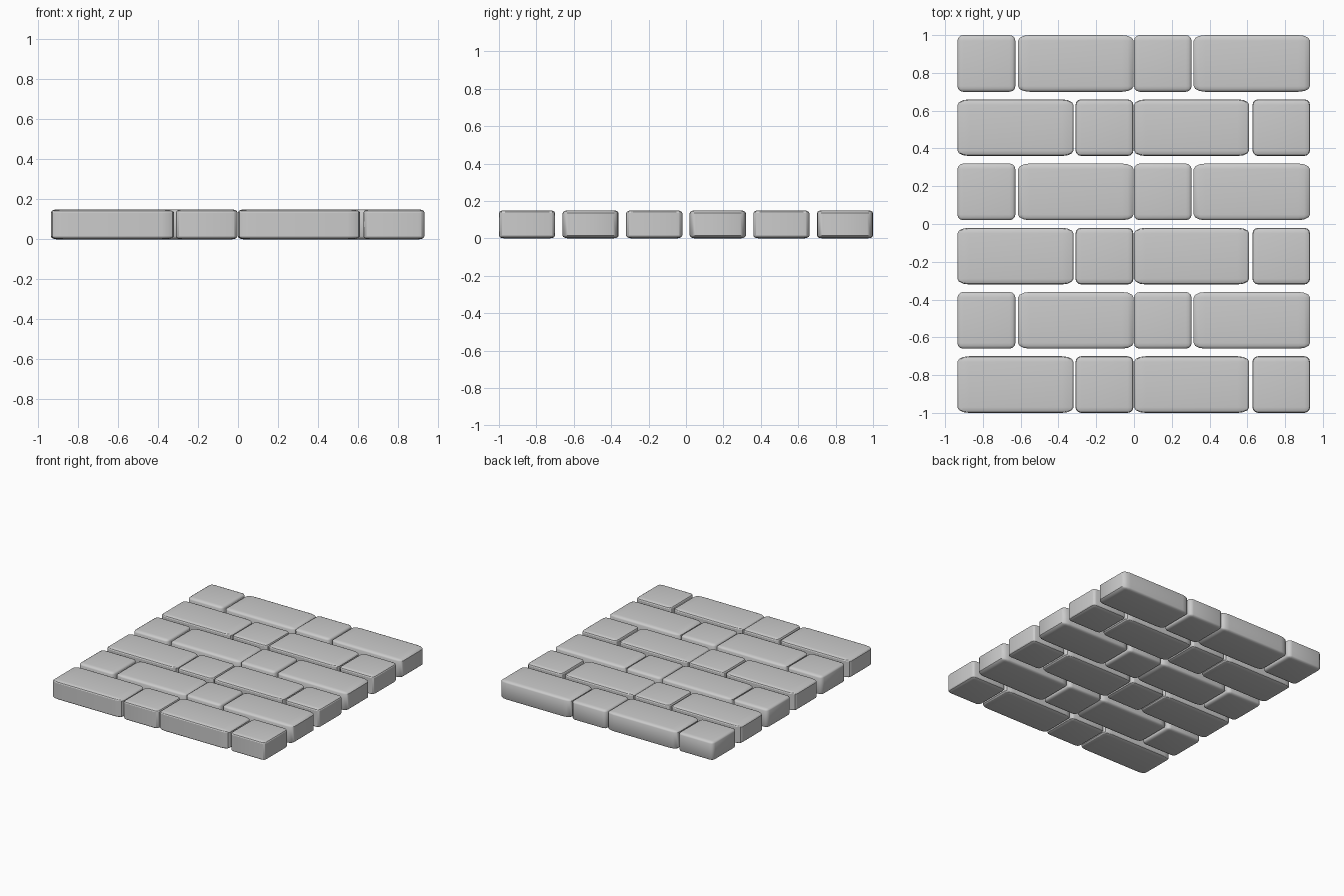
import bpy, bmesh, math

if "Cube" in bpy.data.objects:
    bpy.data.objects.remove(bpy.data.objects["Cube"])

H = 0.15      # stone thickness
D = 0.30      # stone depth in y
PITCH = 0.34  # row spacing


def stone(name, x0, x1, yc, segments, angle):
    # unit cube with rounded edges, stretched to size so the rounding stretches too
    bm = bmesh.new()
    bmesh.ops.create_cube(bm, size=1)
    bmesh.ops.bevel(bm, geom=bm.edges[:], offset=0.1, segments=segments,
                    profile=0.5, affect='EDGES')
    bmesh.ops.scale(bm, vec=(x1 - x0, D, H), verts=bm.verts)
    mesh = bpy.data.meshes.new(name)
    bm.to_mesh(mesh)
    bm.free()
    ob = bpy.data.objects.new(name, mesh)
    ob.location = ((x0 + x1) / 2, yc, H / 2)
    bpy.context.collection.objects.link(ob)
    bpy.context.view_layer.objects.active = ob
    ob.select_set(True)
    bpy.ops.object.shade_smooth_by_angle(angle=math.radians(angle))
    ob.select_set(False)


# alternating courses: long-short and short-long
course_a = [(-0.935, -0.32), (-0.31, -0.003), (0.0, 0.61), (0.627, 0.932)]
course_b = [(-0.935, -0.628), (-0.614, -0.002), (0.0, 0.305), (0.316, 0.932)]

for row in range(6):
    yc = -0.85 + row * PITCH
    even = row % 2 == 0
    for i, (x0, x1) in enumerate(course_a if even else course_b):
        kind = "long" if x1 - x0 > 0.4 else "short"
        stone(f"{kind}_paving_stone_{row}_{i}", x0, x1, yc, 3, 25 if even else 40)
